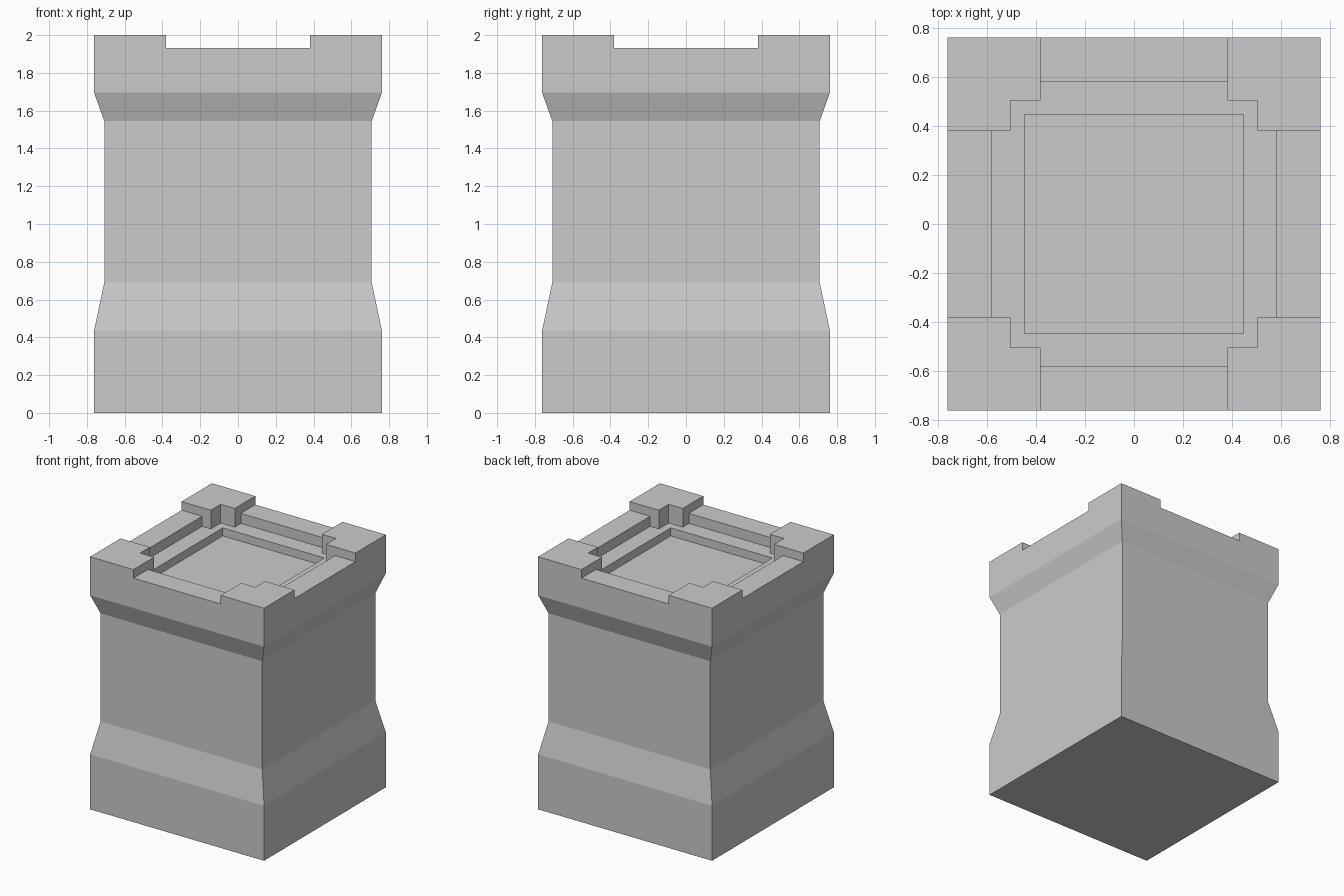
import bpy, bmesh

if "Cube" in bpy.data.objects:
    bpy.data.objects.remove(bpy.data.objects["Cube"])

# Square shaft: (half width, height) rings, bottom to top
PROFILE = [(0.762, 0), (0.762, 0.435), (0.708, 0.69), (0.708, 1.545), (0.762, 1.695), (0.762, 2.0)]


def add_object(name, bm):
    bmesh.ops.recalc_face_normals(bm, faces=bm.faces)
    mesh = bpy.data.meshes.new(name)
    bm.to_mesh(mesh)
    bm.free()
    obj = bpy.data.objects.new(name, mesh)
    bpy.context.collection.objects.link(obj)
    return obj


def stack(name, rings):
    """Closed solid from centred rectangular rings (half x, half y, z)."""
    bm = bmesh.new()
    loops = [[bm.verts.new((sx * hx, sy * hy, z))
              for sx, sy in ((-1, -1), (1, -1), (1, 1), (-1, 1))] for hx, hy, z in rings]
    for low, high in zip(loops, loops[1:]):
        for i in range(4):
            j = (i + 1) % 4
            bm.faces.new((low[i], low[j], high[j], high[i]))
    bm.faces.new(loops[0][::-1])
    bm.faces.new(loops[-1])
    return add_object(name, bm)


pillar = stack("pillar", [(h, h, z) for h, z in PROFILE])

# Recesses cut from the top: (half x, half y, floor height)
CUTS = [
    (1.0, 0.382, 1.932), (0.382, 1.0, 1.932),      # gaps between corner blocks
    (0.582, 0.382, 1.852), (0.382, 0.582, 1.852),  # cross-shaped inner ledge
    (0.505, 0.505, 1.852),                         # notched corner area
    (0.446, 0.446, 1.788),                         # central sunken panel
]
bpy.context.view_layer.objects.active = pillar
for hx, hy, floor in CUTS:
    cutter = stack("recess_cutter", [(hx, hy, floor), (hx, hy, 2.3)])
    cutter.hide_render = True
    mod = pillar.modifiers.new("recess", 'BOOLEAN')
    mod.operation = 'DIFFERENCE'
    mod.solver = 'EXACT'
    mod.object = cutter
    bpy.ops.object.modifier_apply(modifier=mod.name)
    bpy.data.objects.remove(cutter)
